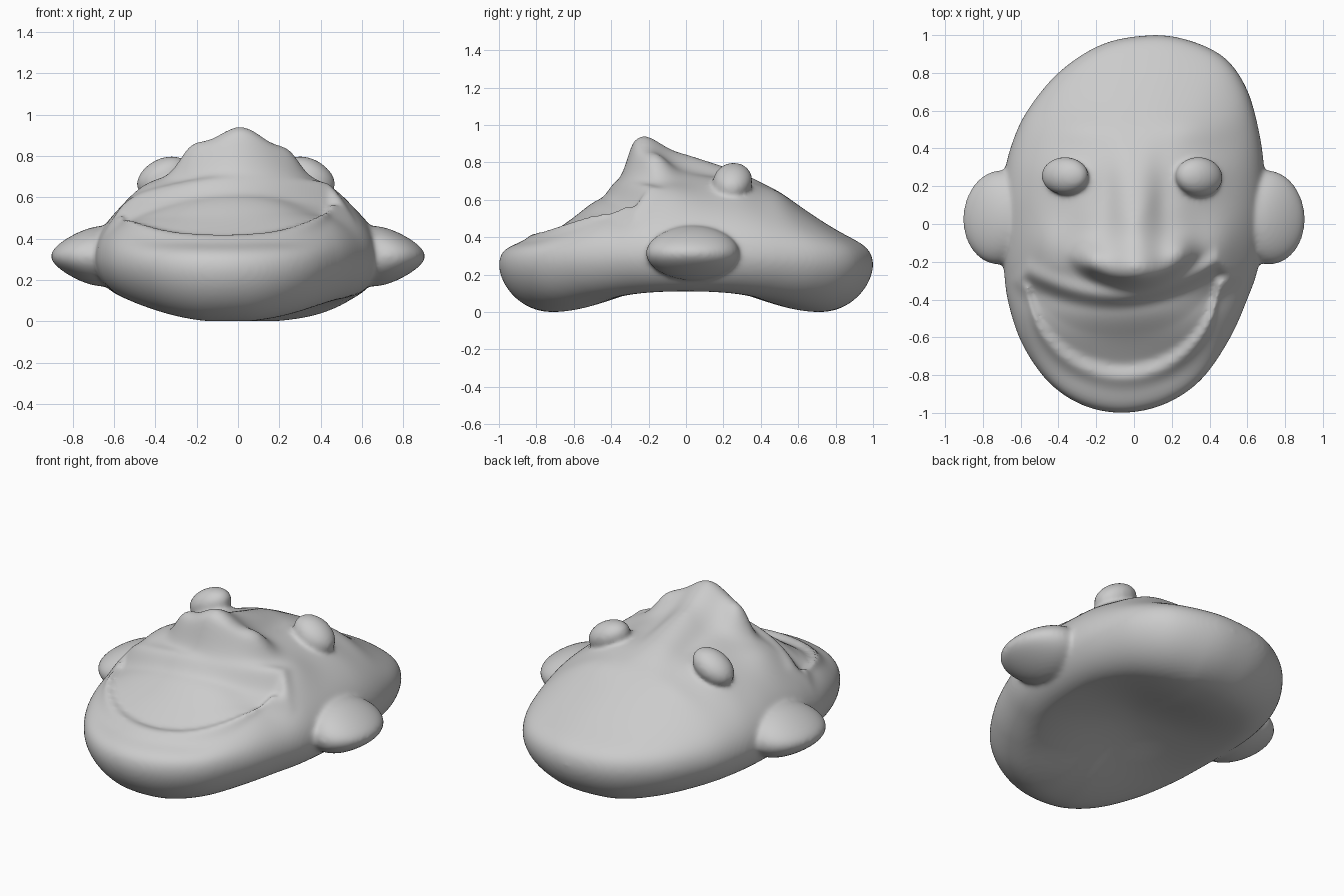
import bpy, bmesh, math
from math import exp, sqrt, sin, cos, pi
from mathutils import Matrix, Vector

if "Cube" in bpy.data.objects:
    bpy.data.objects.remove(bpy.data.objects["Cube"])

# head outline seen from above, starting at the right side, counter-clockwise
OUTLINE = [(.69, .02), (.69, .28), (.66, .5), (.595, .72), (.48, .88), (.3, .97), (.1, 1.0),
           (-.16, .955), (-.39, .81), (-.565, .6), (-.655, .4), (-.695, .2), (-.70, 0), (-.69, -.23),
           (-.665, -.42), (-.59, -.64), (-.45, -.84), (-.27, -.96), (-.06, -1.0), (.16, -.955),
           (.35, -.83), (.5, -.62), (.6, -.4), (.66, -.22)]
NA, NT, NB = 264, 110, 36


def step(a, b, v):
    v = min(1, max(0, (v - a) / (b - a)))
    return v * v * (3 - 2 * v)


def bump(x, y, cx, cy, sx, sy):
    return exp(-((x - cx) / sx) ** 2 - ((y - cy) / sy) ** 2)


def outline(k):
    n = len(OUTLINE)
    s = k * n / NA
    i, t = int(s), s - int(s)
    a, b, c, d = [Vector(OUTLINE[(i + j) % n]) for j in (-1, 0, 1, 2)]
    return b + .5 * t * (c - a + t * (2 * a - 5 * b + 4 * c - d + t * (3 * (b - c) + d - a)))


def rim_z(p):
    return .25 + .055 * (1 - min(1, abs(p.y)) ** 2)


def features(x, y):
    """Relief of the face: forehead and chin slope, nose, sockets and grin."""
    h = -.05 * step(-.2, -.4, y) - .12 * step(-.45, -.85, y)
    h -= .13 * step(.25, .95, y)
    # nose: narrow bridge widening to a shelf with two nostril wings
    cliff = -.325 + 1.1 * x * x + .03 * x
    front = step(cliff - .045, cliff + .05, y)
    fall = max(0, min(1, (.42 - y) / .66))
    h += front * .065 * fall ** 1.2 * exp(-((x - .015) / .12) ** 2)
    h += front * .125 * exp(-((x - .01) / .26) ** 4 - ((y + .25) / .15) ** 2)
    for cx, cy in ((-.235, -.19), (.25, -.155)):
        h += front * .07 * bump(x, y, cx, cy, .08, .085)
    # eye sockets and hollows beside the bridge
    for s in (-1, 1):
        h -= .02 * bump(x, y, s * .33, .24, .22, .2)
        h += .02 * bump(x, y, s * .35, .25, .13, .11)
        h -= .025 * bump(x, y, s * .15, .14, .07, .2)
        h += .02 * bump(x, y, s * .30, .5, .2, .08)
        h += .035 * bump(x, y, s * .46, -.12, .12, .14)
    # grin: sunken crescent with a raised lip around it
    u = (x + .06) / .5
    if abs(u) < 1.25:
        uc = max(-1, min(1, u))
        upper = -.40 + .15 * uc * uc + .03 * uc
        lower = -.79 + .5 * (1 - sqrt(1 - .995 * uc * uc))
        d = min(upper - y, y - lower) - max(0, abs(u) - 1) * .5
        h += .03 * exp(-((d + .03) / .045) ** 2)
        h -= .035 * step(-.02, .06, d)
        h -= .01 * step(.06, .2, d)
    return h


def top_z(x, y, t, p):
    z0 = rim_z(p)
    return z0 + (.80 - z0) * sqrt(max(0, 1 - t ** 1.3)) + features(x, y) * (1 - t ** 6)


def bottom_z(t, p):
    ring = .11 * (1 - min(1, abs(p.y) ** 2.3 * 1.04))
    if t < .72:
        return .16 - (.16 - ring) * step(0, .72, t)
    u = (1 - t) / .28
    return rim_z(p) - (rim_z(p) - ring) * sqrt(max(0, 1 - (1 - u) ** 2)) ** 1.15


# head: rings from the crown of the face over the rim to the hollow back
bm = bmesh.new()
edge = [outline(k) for k in range(NA)]
rings = []
for i in range(1, NT + 1):
    t = sin(i / NT * pi / 2)
    rings.append([bm.verts.new((p.x * t, p.y * t, top_z(p.x * t, p.y * t, t, p))) for p in edge])
for i in range(1, NB):
    t = cos(i / NB * pi / 2)
    rings.append([bm.verts.new((p.x * t, p.y * t, bottom_z(t, p))) for p in edge])
for a, b in zip(rings, rings[1:]):
    for k in range(NA):
        j = (k + 1) % NA
        bm.faces.new((a[k], b[k], b[j], a[j]))
for ring, z in ((rings[0], top_z(0, 0, 0, edge[0])), (rings[-1], .16)):
    c = bm.verts.new((0, 0, z))
    for k in range(NA):
        bm.faces.new((c, ring[k], ring[(k + 1) % NA]))


def ellipsoid(center, radii, rot_y=0, rot_z=0):
    m = (Matrix.Translation(center) @ Matrix.Rotation(rot_z, 4, 'Z')
         @ Matrix.Rotation(rot_y, 4, 'Y') @ Matrix.Diagonal((*radii, 1)))
    return bmesh.ops.create_uvsphere(bm, u_segments=48, v_segments=32, radius=1, matrix=m)['verts']


# ears, tapering to a thin outer edge
for s in (-1, 1):
    for v in ellipsoid((s * .71, .035, .315), (.195, .25, .115), 0, s * .08):
        u = (s * v.co.x - .71) / .195
        v.co.z = .315 + (v.co.z - .315) * (1.2 - .45 * u)
# bulging eyes
ellipsoid((-.365, .255, .70), (.135, .10, .085), -.5)
ellipsoid((.345, .25, .70), (.135, .105, .085), .5, -.1)

bmesh.ops.recalc_face_normals(bm, faces=bm.faces[:])
mesh = bpy.data.meshes.new("face_mask")
bm.to_mesh(mesh)
bm.free()
mask = bpy.data.objects.new("face_mask", mesh)
bpy.context.collection.objects.link(mask)

# fuse all parts into one soft sculpted skin
rem = mask.modifiers.new("fuse", 'REMESH')
rem.mode = 'VOXEL'
rem.voxel_size = .0125
rem.use_smooth_shade = True
sm = mask.modifiers.new("soften", 'SMOOTH')
sm.factor = .5
sm.iterations = 14
